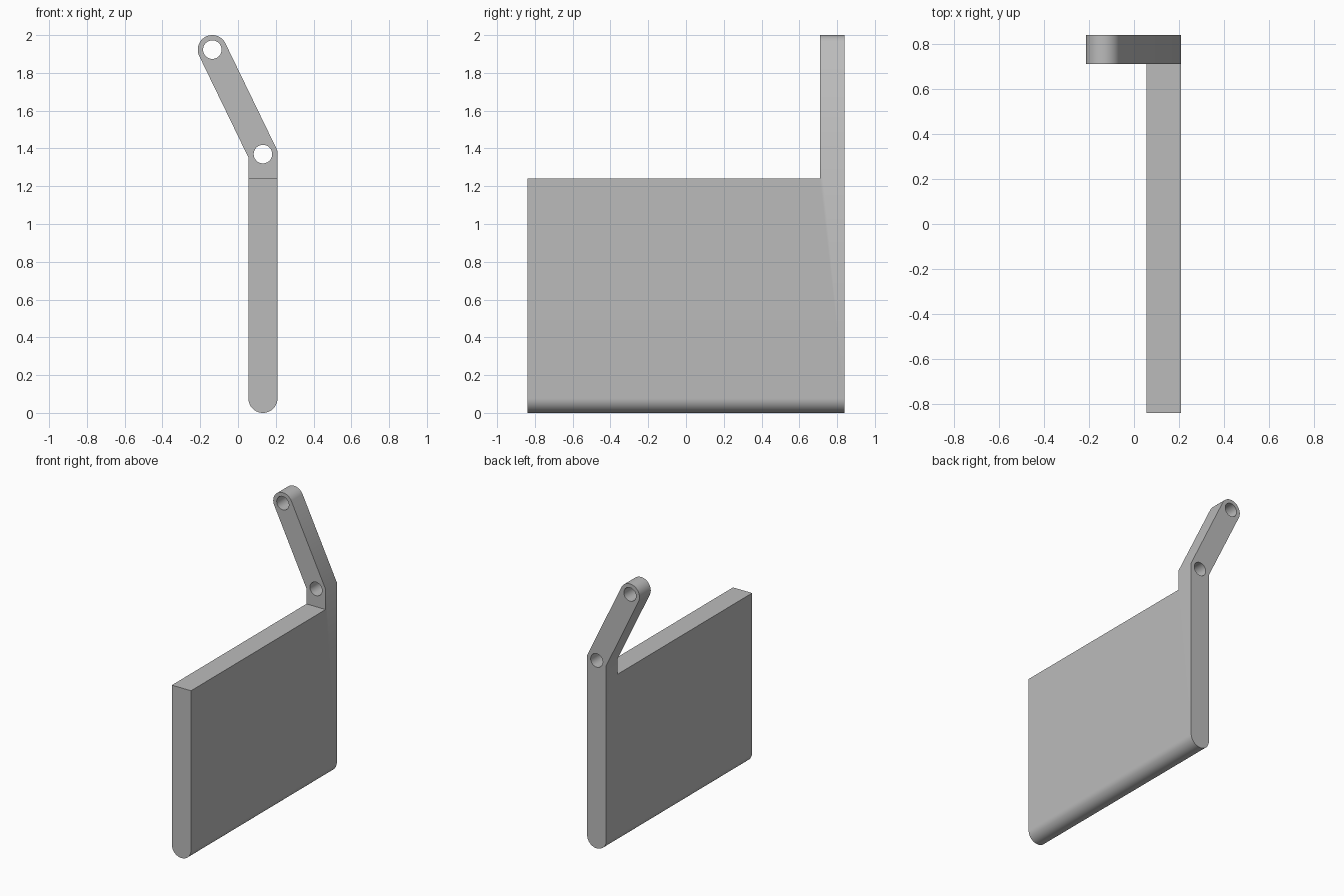
import bpy, bmesh
from math import pi, cos, sin
from mathutils import Vector

if "Cube" in bpy.data.objects:
    bpy.data.objects.remove(bpy.data.objects["Cube"], do_unlink=True)

R, HOLE = 0.077, 0.049              # half thickness and hole radius
BACK, ARM_FRONT, PANEL_TOP = 0.84, 0.71, 1.24
foot = Vector((0.132, R))
elbow = Vector((0.132, 1.37))
tip = Vector((-0.136, 2 - R))

grey = bpy.data.materials.new("plain_grey")
grey.use_nodes = True
colour = (0.5, 0.5, 0.5, 1)
grey.diffuse_color = colour
grey.node_tree.nodes["Principled BSDF"].inputs["Base Color"].default_value = colour


def prism(name, outline, y0, y1):
    """Extrude an x-z outline along y."""
    bm = bmesh.new()
    face = bm.faces.new([bm.verts.new((p[0], y0, p[1])) for p in outline])
    ext = bmesh.ops.extrude_face_region(bm, geom=[face])["geom"]
    moved = [v for v in ext if isinstance(v, bmesh.types.BMVert)]
    bmesh.ops.translate(bm, verts=moved, vec=(0, y1 - y0, 0))
    bmesh.ops.recalc_face_normals(bm, faces=bm.faces[:])
    mesh = bpy.data.meshes.new(name)
    bm.to_mesh(mesh)
    bm.free()
    obj = bpy.data.objects.new(name, mesh)
    bpy.context.collection.objects.link(obj)
    mesh.materials.append(grey)
    return obj


def arc(centre, radius, start, sweep, steps):
    return [centre + radius * Vector((cos(start + sweep * i / steps),
                                      sin(start + sweep * i / steps)))
            for i in range(steps + 1)]


def cut(obj, cutter):
    """Subtract the cutter, then discard it."""
    cutter.hide_render = True
    mod = obj.modifiers.new("cut", "BOOLEAN")
    mod.operation, mod.solver, mod.object = "DIFFERENCE", "EXACT", cutter
    bpy.context.view_layer.objects.active = obj
    bpy.ops.object.modifier_apply(modifier=mod.name)
    bpy.data.objects.remove(cutter, do_unlink=True)


# Bent strip outline: round foot, mitred elbow, round tip
lean = (tip - elbow).normalized()
side = Vector((lean.y, -lean.x))
mitre = (side + Vector((1, 0))).normalized()
mitre *= R / mitre.x
start = side.angle_signed(Vector((1, 0)))
outline = (arc(foot, R, pi, pi, 32) + [elbow + mitre]
           + arc(tip, R, start, pi, 32) + [elbow - mitre])
panel = prism("panel_with_arm", outline, -BACK, BACK)

# Clear everything above the panel except the arm at the back
block = [(-1, PANEL_TOP), (1, PANEL_TOP), (1, 3), (-1, 3)]
cut(panel, prism("clearance", block, -2, ARM_FRONT))

# Pivot holes
for centre in (elbow, tip):
    cut(panel, prism("hole_cutter", arc(centre, HOLE, 0, 2 * pi * 47 / 48, 47), 0.6, 1))

bpy.ops.object.select_all(action="DESELECT")
panel.select_set(True)
bpy.context.view_layer.objects.active = panel
bpy.ops.object.shade_smooth_by_angle(angle=pi / 6)
